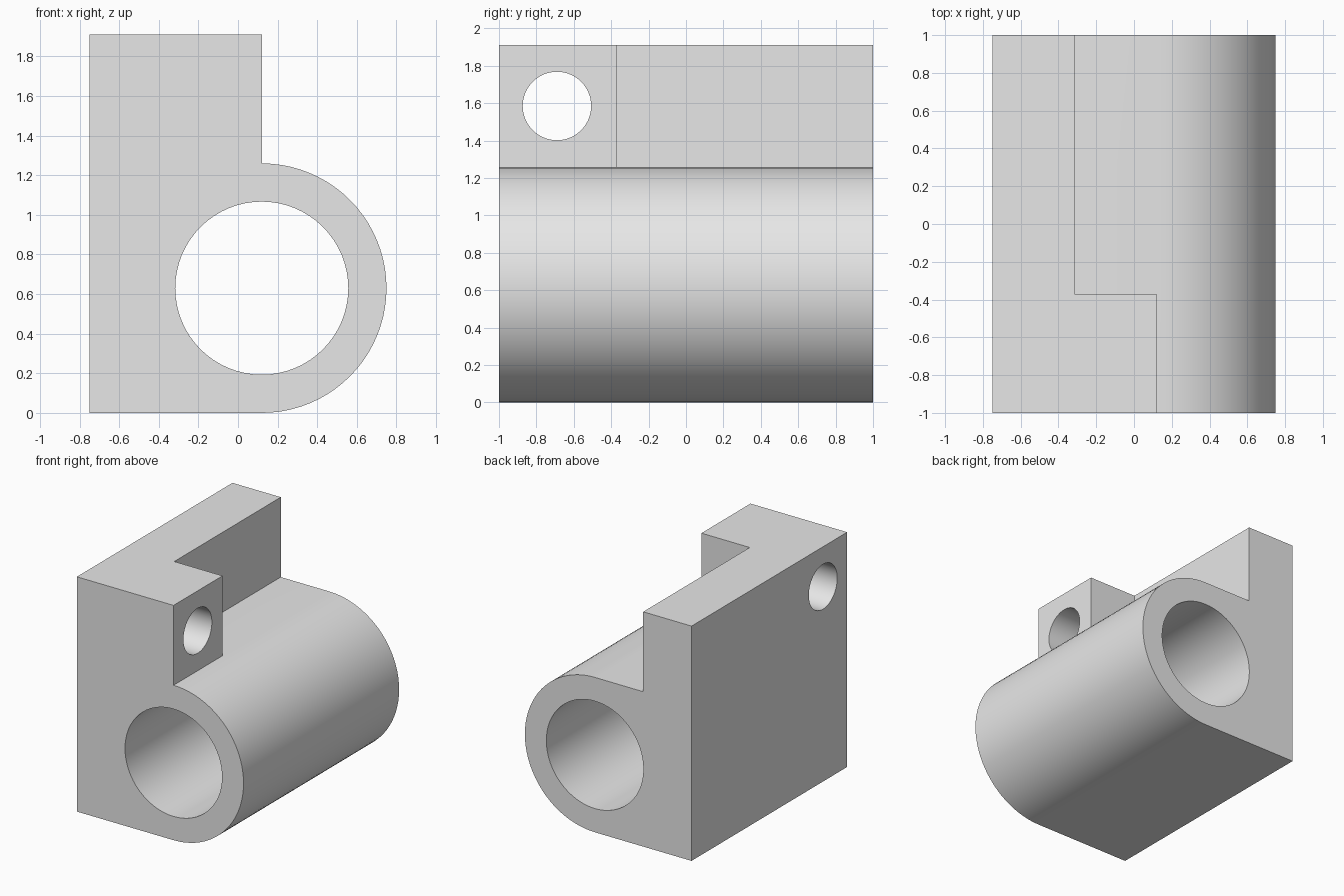
import bpy, bmesh
from math import sin, cos, pi, radians
from mathutils import Matrix

if "Cube" in bpy.data.objects:
    bpy.data.objects.remove(bpy.data.objects["Cube"], do_unlink=True)

LEFT, WEB, AXIS = -0.75, -0.315, 0.12      # x of back plate, web face, bore axis
RADIUS, BORE, PIN = 0.63, 0.437, 0.183     # barrel, main bore and cross hole radii
TOP, LUG_END = 1.91, -0.37                 # overall height, rear face of the lug

grey = bpy.data.materials.new("light_grey")
grey.use_nodes = True
grey.diffuse_color = (0.8, 0.8, 0.8, 1)
grey.node_tree.nodes["Principled BSDF"].inputs["Base Color"].default_value = (0.8, 0.8, 0.8, 1)


def add_object(name, bm):
    bmesh.ops.recalc_face_normals(bm, faces=bm.faces)
    mesh = bpy.data.meshes.new(name)
    bm.to_mesh(mesh)
    bm.free()
    mesh.materials.append(grey)
    obj = bpy.data.objects.new(name, mesh)
    bpy.context.collection.objects.link(obj)
    return obj


def extrude_profile(name, points, y0, y1):
    """Extrude an (x, z) outline along y."""
    bm = bmesh.new()
    face = bm.faces.new([bm.verts.new((x, y0, z)) for x, z in points])
    new = bmesh.ops.extrude_face_region(bm, geom=[face])["geom"]
    verts = [v for v in new if isinstance(v, bmesh.types.BMVert)]
    bmesh.ops.translate(bm, verts=verts, vec=(0, y1 - y0, 0))
    return add_object(name, bm)


def cylinder(name, radius, centre, axis):
    bm = bmesh.new()
    matrix = Matrix.Translation(centre) @ Matrix.Rotation(radians(90), 4, axis)
    bmesh.ops.create_cone(bm, cap_ends=True, segments=64, radius1=radius,
                          radius2=radius, depth=3, matrix=matrix)
    return add_object(name, bm)


# Bracket body: upright plate running into a rounded barrel
steps = 40
arc = [(AXIS + RADIUS * sin(pi * i / steps), RADIUS + RADIUS * cos(pi * i / steps))
       for i in range(steps + 1)]
outline = [(LEFT, 0), (LEFT, TOP), (AXIS, TOP)] + arc
body = extrude_profile("bracket_body", outline, -1, 1)

# Notch behind the lug, main bore, and cross hole through the lug
shoulder = 2 * RADIUS
notch = extrude_profile("notch_cutter", [(WEB, shoulder), (WEB, 2.2), (1, 2.2), (1, shoulder)],
                        LUG_END, 1.2)
bore = cylinder("bore_cutter", BORE, (AXIS, 0, RADIUS), "X")
pin_hole = cylinder("cross_hole_cutter", PIN, (0, -0.69, 1.585), "Y")

bpy.ops.object.select_all(action="DESELECT")
bpy.context.view_layer.objects.active = body
body.select_set(True)
for cutter in (notch, bore, pin_hole):
    cutter.hide_render = True
    mod = body.modifiers.new(cutter.name, "BOOLEAN")
    mod.operation = "DIFFERENCE"
    mod.solver = "EXACT"
    mod.object = cutter
    bpy.ops.object.modifier_apply(modifier=mod.name)
    bpy.data.objects.remove(cutter, do_unlink=True)

# Smooth barrel and holes, crisp corners
bpy.ops.object.shade_smooth_by_angle(angle=radians(30))
